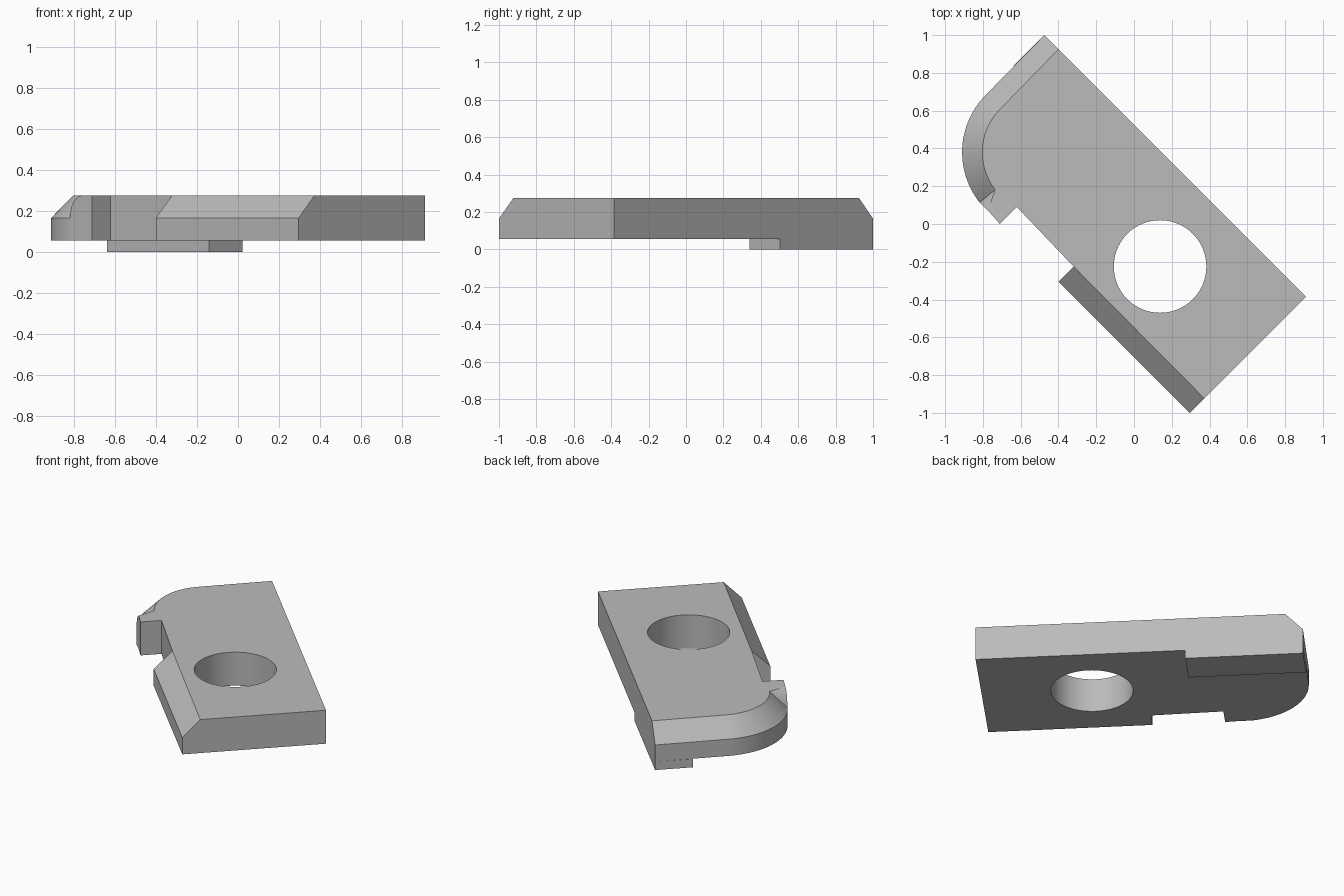
import bpy, bmesh, math
from mathutils import Vector

cube = bpy.data.objects.get("Cube")
if cube:
    bpy.data.objects.remove(cube, do_unlink=True)

BASE, MID, TOP = 0.055, 0.165, 0.275   # underside, chamfer start, top face

steel = bpy.data.materials.new("plain_grey")
steel.use_nodes = True
GREY = (0.5, 0.5, 0.5, 1)
steel.diffuse_color = GREY
steel.node_tree.nodes["Principled BSDF"].inputs["Base Color"].default_value = GREY


def make_object(name, bm):
    bmesh.ops.recalc_face_normals(bm, faces=bm.faces)
    mesh = bpy.data.meshes.new(name)
    bm.to_mesh(mesh)
    bm.free()
    mesh.materials.append(steel)
    obj = bpy.data.objects.new(name, mesh)
    bpy.context.collection.objects.link(obj)
    return obj


def loft(name, columns, base):
    """Columns of (outer point, upper rim point); equal points mean no chamfer."""
    bm = bmesh.new()
    known = {}

    def vert(p):
        key = tuple(round(c, 4) for c in p)
        if key not in known:
            known[key] = bm.verts.new(key)
        return known[key]

    def face(verts):
        unique = list(dict.fromkeys(verts))
        if len(unique) > 2:
            bm.faces.new(unique)

    low = [vert((m[0], m[1], base)) for m, t in columns]
    mid = [vert(m) for m, t in columns]
    top = [vert(t) for m, t in columns]
    for i in range(len(columns)):
        j = (i + 1) % len(columns)
        face([low[i], low[j], mid[j], mid[i]])
        face([mid[i], mid[j], top[j], top[i]])
    face(top)
    face(low[::-1])
    return make_object(name, bm)


def full(x, y, z=TOP):
    return ((x, y, z), (x, y, z))


# Outline of the plate, starting at the rear corner
columns = [((-0.475, 1.0, MID), (-0.40, 0.925, TOP))]

# Rounded, chamfered corner
centre, outer, inner, steps = Vector((-0.48, 0.38)), 0.43, 0.323, 28
for i in range(steps + 1):
    a = math.radians(135 + 83 * i / steps)
    d = Vector((math.cos(a), math.sin(a)))
    columns.append(((*(centre + d * outer), MID), (*(centre + d * inner), TOP)))

# Chamfer run-out rising in a quarter round
start, rim = Vector(columns[-1][0]), columns[-1][1]
reach = 0.06
for k in range(1, 6):
    a = math.pi / 2 * k / 6
    s = reach * (1 - math.cos(a))
    columns.append(((start.x + s, start.y - s, MID + (TOP - MID) * math.sin(a)), rim))
columns.append(full(start.x + reach, start.y - reach))

# Notch, chamfered long edge and square far corner
columns += [full(-0.71, 0.0), full(-0.62, 0.09), full(-0.32, -0.225),
            ((-0.40, -0.305, MID), (-0.32, -0.225, TOP)),
            ((0.295, -1.0, MID), (0.372, -0.923, TOP)),
            full(0.91, -0.385)]
plate = loft("clamp_plate", columns, BASE)

# Round through hole
bm = bmesh.new()
bmesh.ops.create_cone(bm, cap_ends=True, segments=72, radius1=0.245, radius2=0.245, depth=1)
bmesh.ops.translate(bm, verts=bm.verts, vec=(0.138, -0.225, 0.2))
cutter = make_object("hole_cutter", bm)
cutter.hide_render = True
cutter.hide_viewport = True
cut = plate.modifiers.new("hole", 'BOOLEAN')
cut.object = cutter
cut.solver = 'EXACT'
bpy.context.view_layer.update()
result = bpy.data.meshes.new_from_object(
    plate.evaluated_get(bpy.context.evaluated_depsgraph_get()))
plate.modifiers.clear()
plate.data = result
bpy.data.objects.remove(cutter, do_unlink=True)

# Raised pad under the rear edge
loft("underside_pad", [full(x, y, BASE) for x, y in
     ((-0.475, 1.0), (-0.638, 0.838), (-0.14, 0.34), (0.023, 0.502))], 0)

# Smooth the curved walls and keep the edges sharp
bpy.ops.object.select_all(action='DESELECT')
plate.select_set(True)
bpy.context.view_layer.objects.active = plate
bpy.ops.object.shade_smooth_by_angle(angle=math.radians(20))
